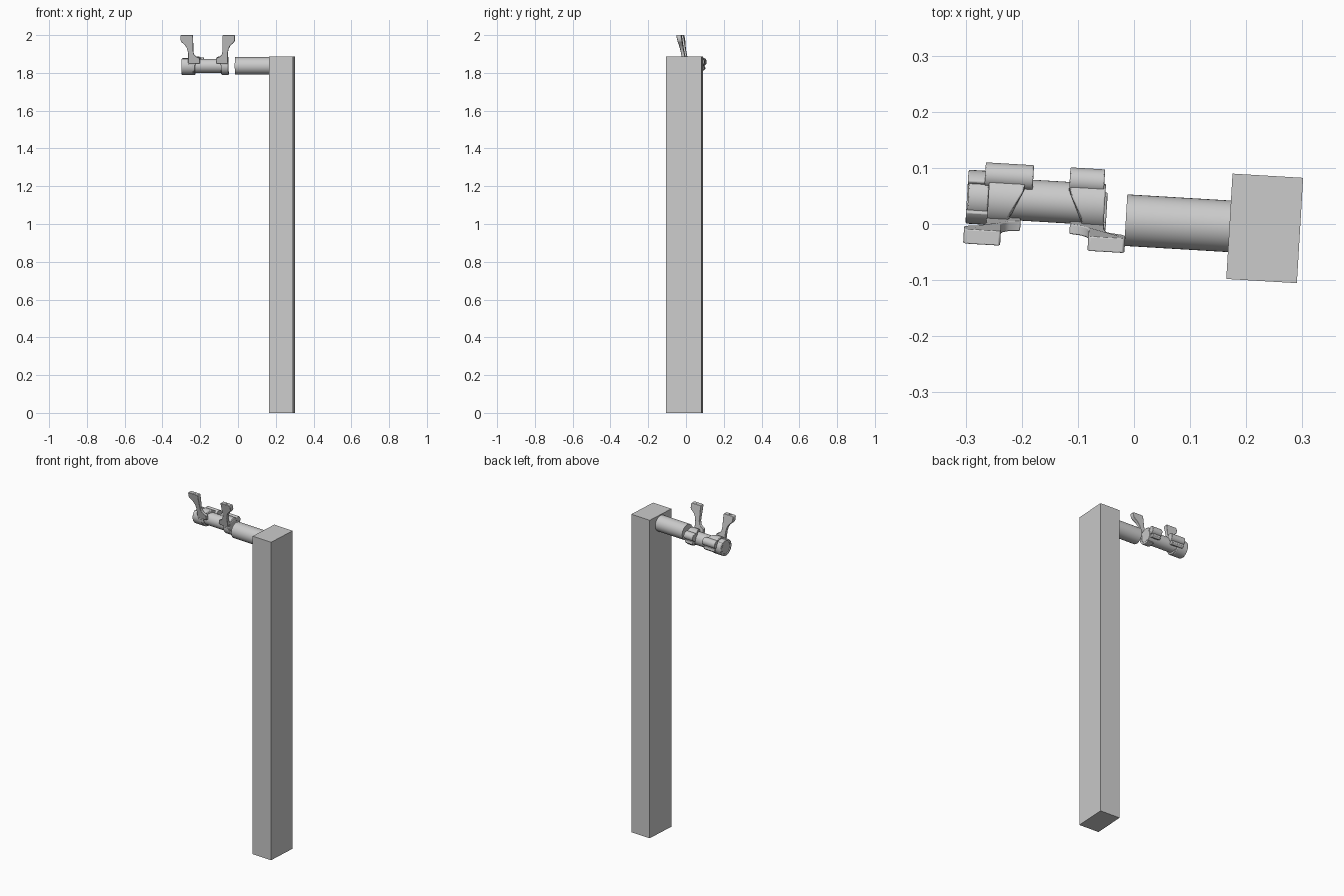
import bpy, bmesh, math
from mathutils import Matrix, Vector

if "Cube" in bpy.data.objects:
    bpy.data.objects.remove(bpy.data.objects["Cube"])

GREY = (0.6, 0.6, 0.6, 1)
mat = bpy.data.materials.new("plain grey")
mat.use_nodes = True
mat.diffuse_color = GREY
mat.node_tree.nodes["Principled BSDF"].inputs["Base Color"].default_value = GREY

TURN = Matrix.Rotation(math.radians(-3.4), 4, 'Z')   # whole assembly sits slightly turned
AXIS_Z = 1.837
BAR_Y = 0.031


def prism(name, outline, axis, lo, hi, bevel=0.0, shape=None):
    """Extrude a 2D outline along an axis; shape optionally moves each point."""
    place = {'x': lambda a, b, t: (t, a, b),
             'y': lambda a, b, t: (a, t, b),
             'z': lambda a, b, t: (a, b, t)}[axis]
    bm = bmesh.new()
    ends = [[bm.verts.new(place(a, b, t)) for a, b in outline] for t in (lo, hi)]
    n = len(outline)
    bm.faces.new(ends[0])
    bm.faces.new(ends[1][::-1])
    for i in range(n):
        j = (i + 1) % n
        bm.faces.new((ends[0][j], ends[0][i], ends[1][i], ends[1][j]))
    if shape:
        for v in bm.verts:
            v.co = shape(v.co)
    bmesh.ops.recalc_face_normals(bm, faces=bm.faces)
    bm.transform(TURN)
    mesh = bpy.data.meshes.new(name)
    bm.to_mesh(mesh)
    bm.free()
    ob = bpy.data.objects.new(name, mesh)
    bpy.context.collection.objects.link(ob)
    mesh.materials.append(mat)
    bpy.ops.object.select_all(action='DESELECT')
    ob.select_set(True)
    bpy.context.view_layer.objects.active = ob
    bpy.ops.object.shade_smooth_by_angle(angle=math.radians(35))
    if bevel:
        m = ob.modifiers.new("soft_edges", 'BEVEL')
        m.width, m.segments, m.limit_method = bevel, 2, 'ANGLE'
        m.angle_limit = math.radians(40)
    return ob


def arc(cy, cz, r, a0, a1, n=32):
    return [(cy + r * math.cos(math.radians(a0 + (a1 - a0) * i / n)),
             cz + r * math.sin(math.radians(a0 + (a1 - a0) * i / n))) for i in range(n + 1)]


def rod(name, lo, hi, y, z, r, bevel=0.0):
    return prism(name, arc(y, z, r, 0, 360, 40)[:-1], 'x', lo, hi, bevel)


def strap(name, lo, hi, a0, a1, outer=0.047, inner=0.034, shape=None):
    """Curved band round the grip bar: 0 is the back, 90 the top, 180 the front."""
    outline = arc(BAR_Y, AXIS_Z, outer, a0, a1) + arc(BAR_Y, AXIS_Z, inner, a1, a0)
    return prism(name, outline, 'x', lo, hi, 0.003, shape)


# Post and fixed stub
prism("post", [(0.17, -0.088), (0.296, -0.088), (0.296, 0.1), (0.17, 0.1)], 'z', 0, 1.888)
rod("stub_rod", -0.015, 0.172, 0.006, AXIS_Z, 0.046)

# Grip bar and round end
rod("grip_bar", -0.296, -0.054, BAR_Y, AXIS_Z, 0.037, 0.002)
strap("end_collar", -0.3, -0.236, 125, 415, 0.048)
rod("end_disc", -0.298, -0.262, BAR_Y, AXIS_Z, 0.041, 0.002)

# Lever outline: distance outward from the straight edge, height
LEVER = [(0.002, 2.0), (0.063, 2.0), (0.066, 1.994), (0.066, 1.972), (0.06, 1.962),
         (0.042, 1.946), (0.032, 1.928), (0.027, 1.905), (0.027, 1.85), (-0.034, 1.85),
         (-0.034, 1.878), (-0.014, 1.887), (-0.004, 1.899), (0, 1.915), (0, 1.995)]


def lean(co):
    """Lean the lever forward and thicken it towards its pad."""
    pad = min(max((co.z - 1.93) / 0.04, 0), 1)
    return Vector((co.x, -0.018 - 0.2 * (co.z - 1.89) + co.y * (0.009 + 0.004 * pad), co.z))


def clamp(side, edge, out, hinge, band):
    prism(side + "_lever", [(edge + out * u, z) for u, z in LEVER], 'y', -1, 1, 0.002, lean)
    # Arm over the bar, narrowing towards the lever
    def narrow(co):
        t = min(max((co.y - 0.0) / 0.05, 0), 1)
        inner = edge - out * (0.012 + 0.026 * t)
        return Vector((inner if abs(co.x - edge) < 0.02 else co.x, co.y, co.z))
    strap(side + "_arm", edge, edge + out * 0.026, 40, 175, 0.049, 0.034, narrow)
    strap(side + "_band", band[0], band[1], 150, 300, 0.047)
    rod(side + "_hinge", hinge[0], hinge[1], 0.071, 1.858, 0.023, 0.002)
    # Lug joining the hinge to the arm
    prism(side + "_lug", [(0.045, 1.84), (0.085, 1.835), (0.088, 1.822), (0.078, 1.812), (0.06, 1.82)],
          'x', hinge[0] + 0.006, hinge[1] - 0.006, 0.002)
    # Raised screw ring on the pad
    cx, cy = edge + out * 0.033, -0.04
    ring = arc(cx, cy, 0.008, 0, 360, 20) + arc(cx, cy, 0.005, 360, 0, 20)
    prism(side + "_screw_ring", ring, 'z', 1.996, 2.001)
    prism(side + "_screw", arc(cx, cy, 0.003, 0, 360, 12)[:-1], 'z', 1.996, 2.001)


clamp("right", -0.236, -1, (-0.27, -0.184), (-0.26, -0.228))
clamp("left", -0.08, 1, (-0.119, -0.057), (-0.09, -0.05))
